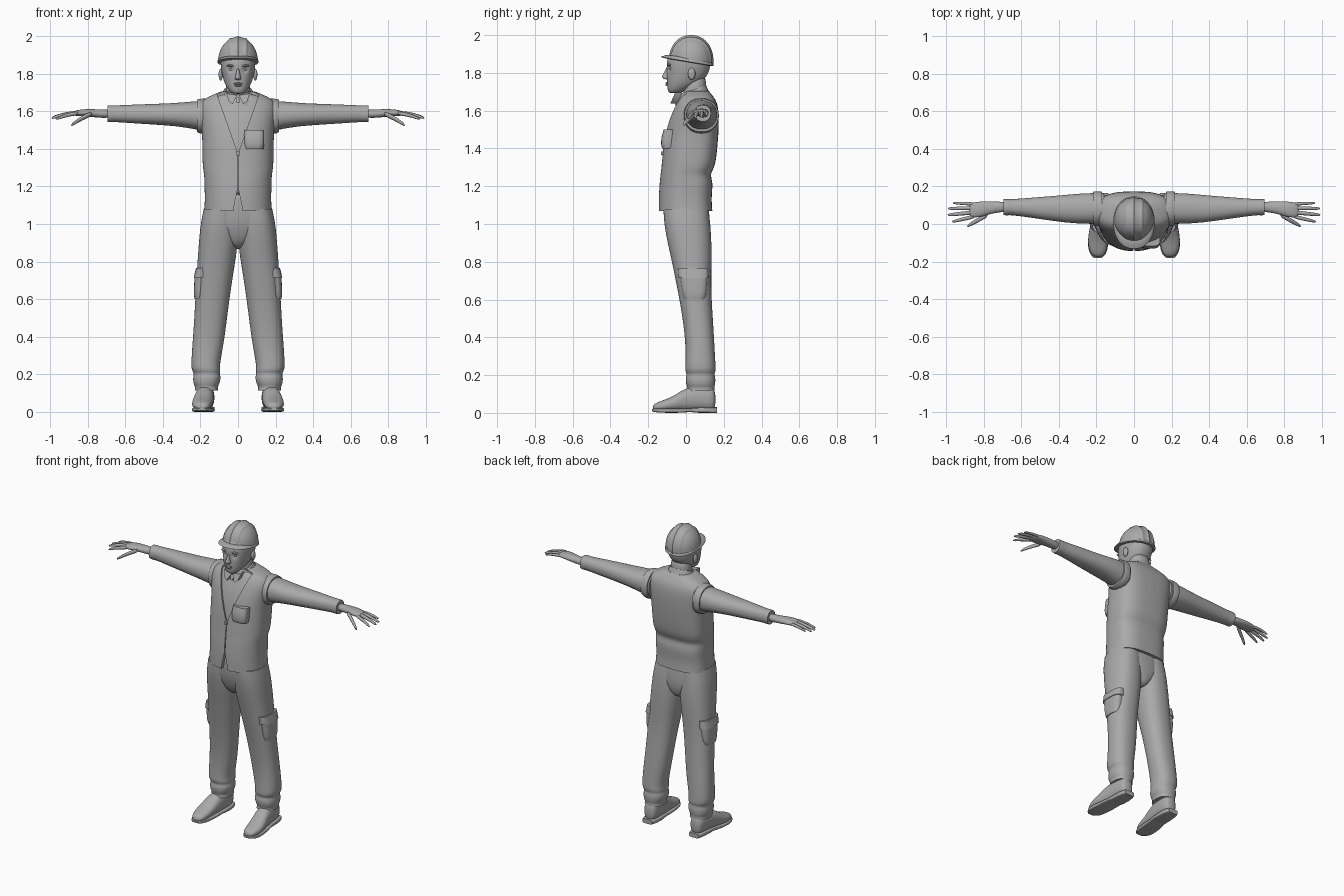
import bpy, bmesh, math
from mathutils import Vector

cube = bpy.data.objects.get("Cube")
if cube:
    bpy.data.objects.remove(cube, do_unlink=True)

grey = bpy.data.materials.new("plain grey")
grey.use_nodes = True
grey.diffuse_color = (0.4, 0.4, 0.4, 1)
grey.node_tree.nodes["Principled BSDF"].inputs["Base Color"].default_value = (0.4, 0.4, 0.4, 1)


def finish(name, bm, sub=0, mirror=False, angle=40):
    """Turn a bmesh into a smooth shaded object."""
    bmesh.ops.recalc_face_normals(bm, faces=bm.faces)
    me = bpy.data.meshes.new(name)
    bm.to_mesh(me)
    bm.free()
    ob = bpy.data.objects.new(name, me)
    bpy.context.collection.objects.link(ob)
    me.materials.append(grey)
    if mirror:
        ob.modifiers.new("mirror", 'MIRROR').use_mirror_merge = False
    if sub:
        ob.modifiers.new("smooth", 'SUBSURF').levels = sub
    bpy.ops.object.select_all(action='DESELECT')
    ob.select_set(True)
    bpy.context.view_layer.objects.active = ob
    bpy.ops.object.convert(target='MESH')
    bpy.ops.object.shade_smooth_by_angle(angle=math.radians(angle))
    return ob


def loft(name, rings, axis='z', e=2.2, e_back=None, seg=24, sub=2, hard=False,
         mirror=False, shear=0, clip=None):
    """Skin superellipse rings (t, a0, a1, b0, b1) placed along an axis."""
    order = {'z': (1, 2, 0), 'x': (0, 1, 2), 'y': (1, 0, 2)}[axis]
    bm = bmesh.new()
    crease = bm.edges.layers.float.new("crease_edge")
    loops = []
    for t, a0, a1, b0, b1 in rings:
        loop = []
        for i in range(seg):
            c, s = math.cos(math.tau * i / seg), math.sin(math.tau * i / seg)
            p = 2 / (e_back if e_back and s > 0 else e)
            a = (a0 + a1) / 2 + (a1 - a0) / 2 * math.copysign(abs(c) ** p, c)
            b = (b0 + b1) / 2 + (b1 - b0) / 2 * math.copysign(abs(s) ** p, s)
            vals = (t, a, b)
            co = Vector([vals[k] for k in order])
            co.z += shear * co.y
            loop.append(bm.verts.new(co))
        loops.append(loop)
    for lo, hi in zip(loops, loops[1:]):
        for i in range(seg):
            j = (i + 1) % seg
            bm.faces.new((lo[i], lo[j], hi[j], hi[i]))
    for loop in (loops[0], loops[-1]):
        cap = bm.faces.new(loop)
        if hard:
            for edge in cap.edges:
                edge[crease] = 1
    if clip:
        bmesh.ops.bisect_plane(bm, geom=bm.verts[:] + bm.edges[:] + bm.faces[:],
                               plane_co=clip[0], plane_no=clip[1], clear_inner=True)
    return finish(name, bm, sub, mirror)


def sym(rows):
    """Rings symmetric in x from (z, half width, front, back)."""
    return [(z, -w, w, f, b) for z, w, f, b in rows]


def prism(name, pts, y0, y1, slope=0, mirror=False):
    """Extrude an x-z outline in y, leaning back with height."""
    bm = bmesh.new()
    top = pts[0][1]
    near, far = [[bm.verts.new((x, y + slope * (z - top), z)) for x, z in pts] for y in (y0, y1)]
    bm.faces.new(near)
    bm.faces.new(far)
    for i in range(len(pts)):
        j = (i + 1) % len(pts)
        bm.faces.new((near[i], near[j], far[j], far[i]))
    return finish(name, bm, mirror=mirror)


def blob(name, x, y, z, rx, ry, rz, mirror=True):
    """Small ellipsoid."""
    bm = bmesh.new()
    bmesh.ops.create_uvsphere(bm, u_segments=16, v_segments=10, radius=1)
    for v in bm.verts:
        v.co = (x + v.co.x * rx, y + v.co.y * ry, z + v.co.z * rz)
    return finish(name, bm, mirror=mirror)


# Vest and the shirt beneath it
torso = [(1.07, .18, -.145, .14), (1.14, .176, -.145, .134), (1.22, .18, -.14, .145),
         (1.265, .18, -.135, .125), (1.30, .189, -.13, .155), (1.40, .19, -.122, .166),
         (1.50, .192, -.107, .174), (1.58, .205, -.085, .174), (1.635, .206, -.06, .168),
         (1.67, .18, -.042, .15), (1.705, .09, -.03, .12)]
vest = loft("vest", sym(torso), e_back=3, seg=32, hard=True)
loft("shirt", sym([(z - .004, w - .009, f + .009, b - .009) for z, w, f, b in torso[1:]]),
     e_back=3, seg=32)

# Neck opening, zip seam and hem notch cut from the vest
right_edge = [(.003, 1.18), (.002, 1.38), (.115, 1.70), (.115, 1.8)]
outline = [(.03, 1.0), (.022, 1.09)] + right_edge
cutter = prism("opening_cutter", outline + [(-x, z) for x, z in reversed(outline)], -.4, .0)
cutter.hide_render = True
cut = vest.modifiers.new("opening", 'BOOLEAN')
cut.object = cutter
cut.operation = 'DIFFERENCE'
cut.solver = 'EXACT'
bpy.ops.object.select_all(action='DESELECT')
vest.select_set(True)
bpy.context.view_layer.objects.active = vest
bpy.ops.object.convert(target='MESH')
bpy.ops.object.shade_smooth_by_angle(angle=math.radians(40))
bpy.data.objects.remove(cutter, do_unlink=True)

# Vest details
prism("zip_pull", [(-.009, 1.385), (.009, 1.385), (.007, 1.365), (-.007, 1.365)], -.132, -.11)
loft("chest_pocket", [(1.40, .035, .135, -.126, -.05), (1.42, .03, .14, -.133, -.05),
                      (1.46, .03, .14, -.131, -.05), (1.50, .035, .14, -.118, -.05)], e=3, hard=True)
loft("armhole_trim", [(.17, -.01, .172, 1.48, 1.668), (.20, -.014, .176, 1.478, 1.668),
                      (.217, -.008, .172, 1.488, 1.662)], axis='x', hard=True, mirror=True)

# Collar
loft("shirt_collar", sym([(1.645, .10, -.06, .13), (1.68, .087, -.045, .115), (1.70, .076, -.035, .108)]),
     hard=True, shear=.32)
prism("collar_wings", [(.004, 1.685), (.062, 1.695), (.05, 1.655), (.028, 1.637)],
      -.062, -.025, slope=.45, mirror=True)
prism("collar_knot", [(-.012, 1.675), (.012, 1.675), (.008, 1.645), (-.008, 1.645)], -.058, -.02, slope=.45)

# Sleeves
loft("sleeves", [(.16, .0, .165, 1.49, 1.657), (.25, .0, .165, 1.508, 1.652), (.33, .004, .159, 1.52, 1.644),
                 (.42, .014, .15, 1.527, 1.64), (.55, .034, .14, 1.535, 1.636), (.66, .048, .131, 1.543, 1.63),
                 (.672, .045, .134, 1.54, 1.633), (.695, .047, .132, 1.542, 1.63)],
     axis='x', hard=True, mirror=True)

# Hands
loft("palms", [(.67, .064, .118, 1.562, 1.61), (.74, .06, .12, 1.565, 1.61), (.79, .044, .122, 1.57, 1.612),
               (.84, .032, .118, 1.574, 1.61), (.88, .034, .112, 1.575, 1.6)],
     axis='x', seg=16, mirror=True)


def finger(name, base, tip, r):
    rings = []
    for k, fat in ((0, 1), (.3, 1), (.65, .9), (.92, .7), (1, .35)):
        x, y, z = Vector(base).lerp(Vector(tip), k) + Vector((0, 0, .006 * math.sin(k * math.pi)))
        q = r * fat
        rings.append((x, y - q, y + q, z - q, z + q))
    loft(name, rings, axis='x', e=2, seg=10, sub=1, mirror=True)


finger("little_fingers", (.845, .106, 1.59), (.965, .112, 1.572), .0095)
finger("ring_fingers", (.85, .085, 1.592), (.99, .082, 1.566), .011)
finger("middle_fingers", (.85, .062, 1.592), (.992, .048, 1.563), .0115)
finger("index_fingers", (.845, .041, 1.59), (.968, .012, 1.558), .011)
finger("thumbs", (.775, .052, 1.588), (.888, -.012, 1.525), .014)

# Trousers
loft("trouser_seat", sym([(1.20, .165, -.12, .11), (1.10, .178, -.122, .118), (1.02, .192, -.118, .128),
                          (.95, .16, -.10, .13), (.89, .06, -.07, .115), (.865, .02, -.03, .09)]), seg=28)
loft("trouser_legs", [(1.08, .0, .183, -.12, .12), (1.0, -.002, .2, -.117, .13), (.90, .0, .209, -.098, .136),
                      (.80, .014, .216, -.075, .136), (.70, .03, .222, -.055, .134), (.60, .045, .228, -.035, .136),
                      (.48, .06, .234, -.015, .144), (.36, .076, .243, -.002, .151), (.25, .098, .25, -.004, .157),
                      (.222, .092, .246, -.006, .158), (.205, .098, .234, .006, .15), (.185, .09, .24, -.004, .157),
                      (.15, .098, .238, .0, .155), (.135, .108, .228, .008, .15), (.115, .105, .23, .004, .152)],
     e=2.3, hard=True, mirror=True)
loft("thigh_pockets", [(.60, .15, .231, -.01, .10), (.63, .15, .237, -.02, .112), (.74, .15, .23, -.035, .115)],
     e=3, hard=True, mirror=True)
loft("pocket_flaps", [(.715, .15, .236, -.04, .12), (.765, .15, .224, -.045, .118)], e=3, hard=True, mirror=True)

# Shoes
loft("shoes", [(-.176, .17, .212, .012, .04), (-.155, .15, .232, .01, .056), (-.11, .14, .246, .01, .07),
               (-.06, .135, .243, .01, .092), (-.01, .13, .232, .01, .128), (.05, .125, .225, .01, .145),
               (.12, .125, .218, .01, .145), (.158, .135, .208, .012, .13)],
     axis='y', e=2.3, mirror=True)
loft("shoe_soles", [(-.18, .17, .214, .008, .02), (-.16, .147, .236, .003, .024), (-.11, .136, .249, .0, .024),
                    (-.03, .13, .238, .0, .022), (.03, .128, .226, .006, .024), (.045, .124, .224, .0, .028),
                    (.13, .122, .221, .0, .03), (.165, .138, .207, .0, .03)],
     axis='y', e=5, mirror=True, hard=True)

# Head with eye sockets pressed in
loft("neck", sym([(1.63, .075, -.02, .115), (1.70, .064, -.014, .106), (1.80, .066, -.01, .11)]))
head = loft("head", sym([(1.692, .026, -.088, -.035), (1.705, .043, -.096, -.005), (1.73, .062, -.1, .05),
                         (1.765, .078, -.101, .1), (1.81, .088, -.102, .125), (1.85, .094, -.104, .13),
                         (1.90, .092, -.092, .126), (1.96, .055, -.04, .09)]), seg=32)
for v in head.data.vertices:
    d = (v.co - Vector((math.copysign(.036, v.co.x), -.092, 1.822))).length
    v.co.y += .012 * math.exp(-(d / .018) ** 2)
loft("nose", sym([(1.835, .007, -.104, -.07), (1.80, .011, -.117, -.07), (1.782, .016, -.13, -.07),
                  (1.771, .018, -.124, -.07), (1.765, .011, -.112, -.07)]), seg=12)
blob("eyes", .036, -.074, 1.822, .014, .013, .009)
blob("brows", .038, -.088, 1.842, .024, .012, .006)
blob("upper_lip", 0, -.098, 1.747, .024, .011, .005, mirror=False)
blob("lower_lip", 0, -.097, 1.737, .02, .012, .006, mirror=False)
blob("ears", .092, .03, 1.795, .011, .02, .032)

# Hard hat: ridged dome clipped at a tilted rim, with a peaked brim
dome = []
steps = 56
for i in range(1, steps):
    x = -.106 * math.cos(math.pi * i / steps)
    k = math.sqrt(1 - (x / .106) ** 2)
    ridge = max(math.exp(-((x - c) / .007) ** 4) for c in (-.042, 0, .042)) * .005
    dome.append((x, .027 - .113 * k - ridge, .027 + .113 * k + ridge,
                 1.862 - .133 * k - ridge, 1.862 + .133 * k + ridge))
loft("helmet_dome", dome, axis='x', e=2.15, seg=56, sub=0, clip=((0, .03, 1.858), (0, .17, 1)))
loft("helmet_brim", sym([(1.857, .108, -.132, .146), (1.863, .112, -.136, .148), (1.872, .107, -.115, .144),
                         (1.885, .1, -.088, .138)]), seg=32, shear=-.17)
